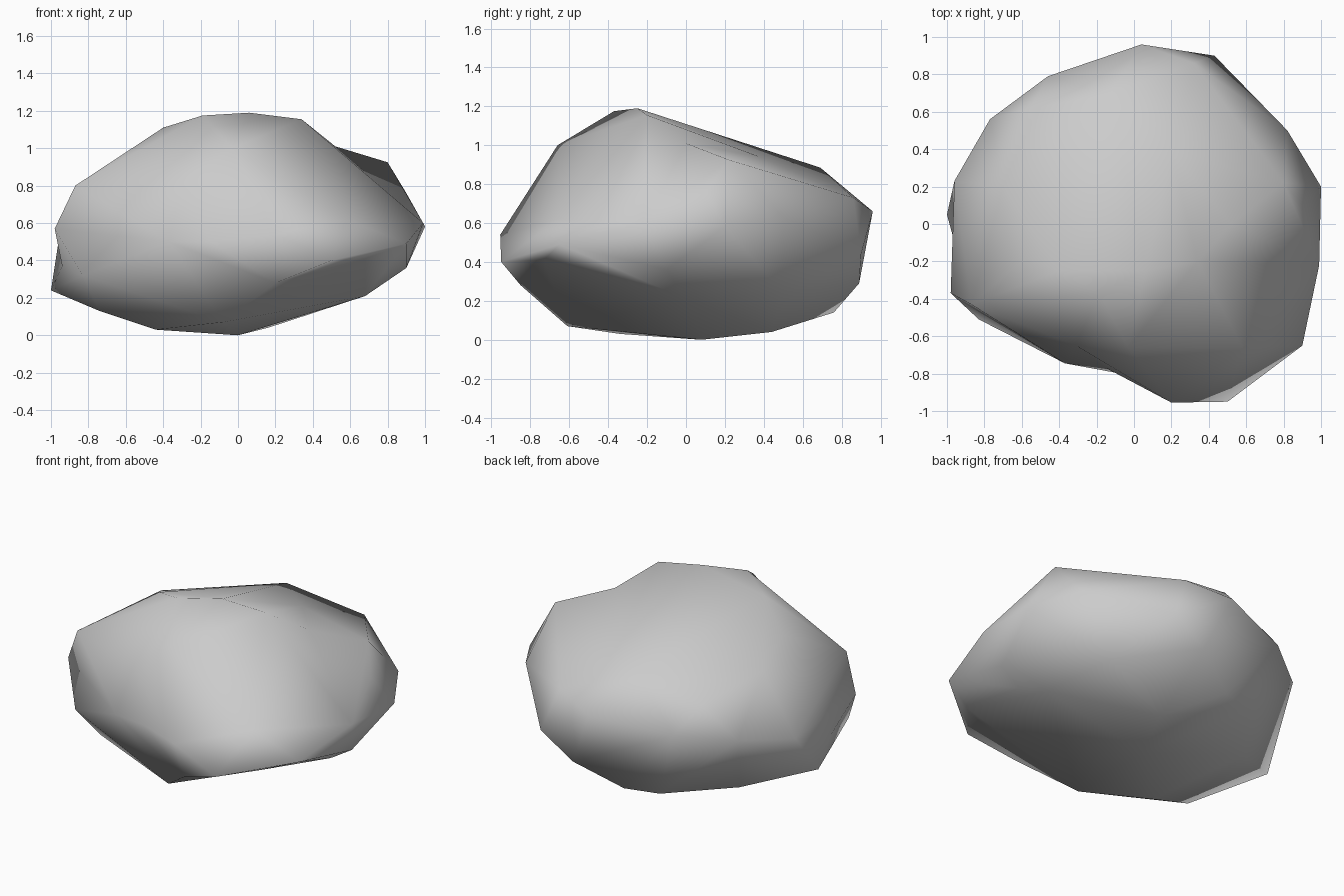
import bpy, bmesh
from mathutils import Vector

# corner points of the boulder, grouped by height
points = [
    # underside
    (-.74, -.38, .13), (-.44, -.34, .03), (-.08, -.61, .07), (0, .08, 0),
    (.16, .44, .04), (-.08, .76, .14), (-.30, .70, .14), (-.60, .30, .11),
    (.68, 0, .21), (.60, .50, .24), (.20, -.85, .28), (-.10, -.12, .09),
    # lower sides
    (-1, .05, .24), (-.83, -.51, .32), (.20, .89, .29), (.43, .90, .44),
    (.90, -.10, .36), (.50, -.95, .40), (.90, -.65, .49), (.68, -.73, .41),
    (-.94, -.17, .37),
    # belly
    (-.98, -.37, .57), (-.37, -.745, .50), (.20, -.955, .54), (.99, -.22, .60),
    (1, .20, .58), (.82, .50, .63), (.04, .96, .66), (-.46, .79, .60),
    (-.77, .56, .56), (-.96, .23, .50), (-.15, -.77, .50), (.58, -.66, .62),
    # shoulders
    (-.87, -.43, .80), (-.31, -.65, .80), (.90, .10, .76), (.32, .86, .73),
    (-.55, .62, .76), (-.70, .20, .87), (.80, .22, .925), (-.13, .69, .885),
    # crown
    (-.03, -.66, 1.0), (-.40, -.25, 1.11), (-.19, -.37, 1.175),
    (.06, -.25, 1.19), (.34, -.20, 1.155), (.20, .38, .94), (.52, 0, 1.01),
    (-.58, -.18, .925),
]

# skin the points over a rounded-out copy so that the hollows join in too
centre = Vector((0, 0, .55))
roundness = .6
bm = bmesh.new()
target = {}
for i, p in enumerate(points):
    d = Vector(p) - centre
    d.z *= 1.6
    bm.verts.new(d.lerp(d.normalized(), roundness)).index = i
bmesh.ops.convex_hull(bm, input=bm.verts[:])
for v in bm.verts[:]:
    if v.link_faces:
        v.co = points[v.index]
    else:
        bm.verts.remove(v)

bmesh.ops.recalc_face_normals(bm, faces=bm.faces[:])
for f in bm.faces:
    f.smooth = True

# boulder object
mesh = bpy.data.meshes.new("boulder")
bm.to_mesh(mesh)
bm.free()
mesh.update()
boulder = bpy.data.objects.new("boulder", mesh)
bpy.context.scene.collection.objects.link(boulder)
